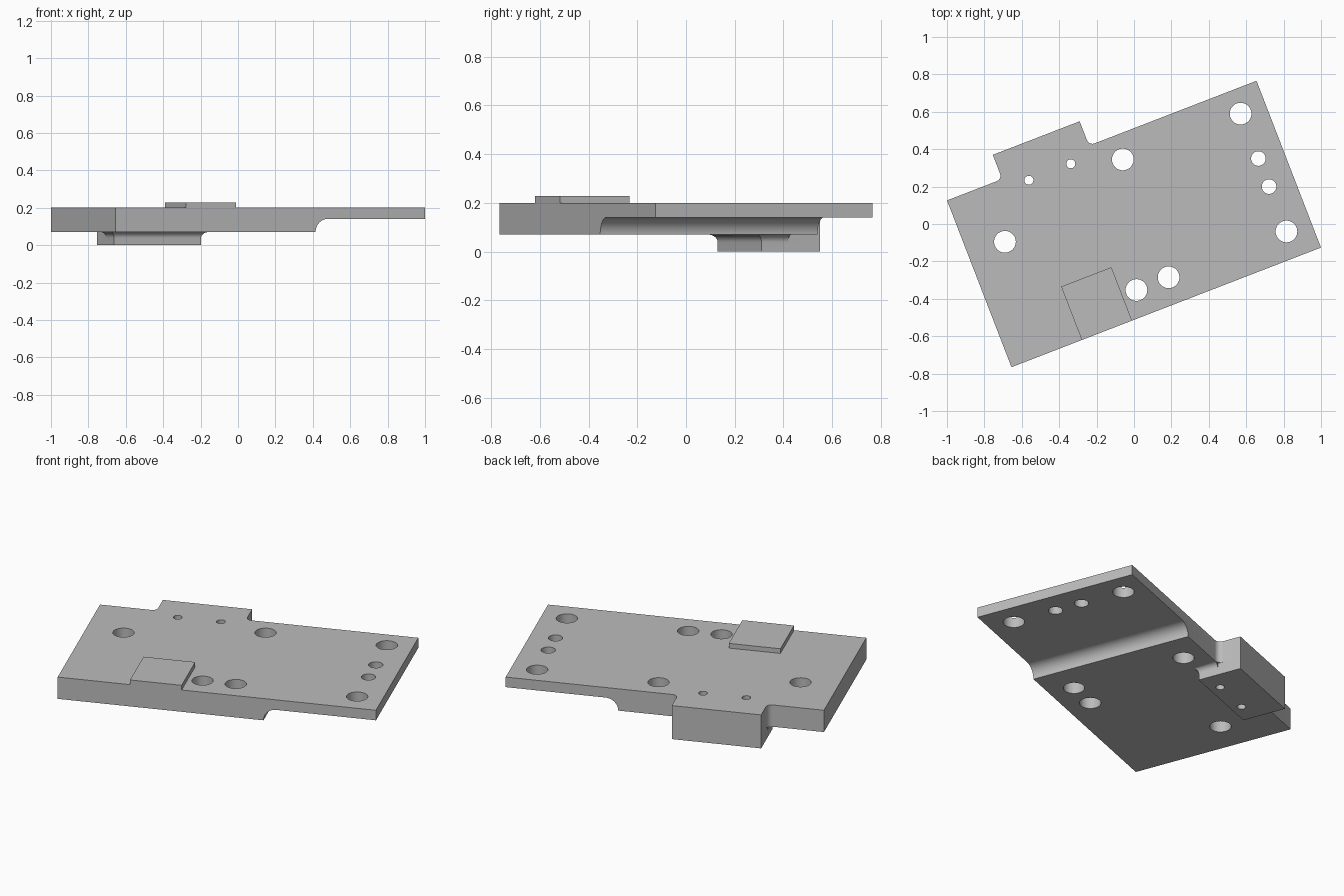
import bpy, bmesh, math
from mathutils import Matrix

cube = bpy.data.objects.get("Cube")
if cube:
    bpy.data.objects.remove(cube, do_unlink=True)

TILT = Matrix.Rotation(math.radians(21.13), 4, 'Z')
L, W = 0.887, 0.478              # half length and half width of the plate
TOP, BASE, THIN = 0.2, 0.07, 0.14
U0, U1, V0, V1 = -0.571, -0.073, 0.36, 0.617   # rear lug extents
R = 0.032                        # lug fillet radius

grey = bpy.data.materials.new("machined grey")
grey.use_nodes = True
grey.diffuse_color = (0.5, 0.5, 0.5, 1)
grey.node_tree.nodes["Principled BSDF"].inputs["Base Color"].default_value = (0.5, 0.5, 0.5, 1)


def loft(name, rings):
    """Closed solid through matching rings of points."""
    bm = bmesh.new()
    loops = [[bm.verts.new(p) for p in ring] for ring in rings]
    for a, b in zip(loops, loops[1:]):
        for i in range(len(a)):
            j = (i + 1) % len(a)
            bm.faces.new((a[i], a[j], b[j], b[i]))
    bm.faces.new(loops[0][::-1])
    bm.faces.new(loops[-1])
    bmesh.ops.recalc_face_normals(bm, faces=bm.faces)
    mesh = bpy.data.meshes.new(name)
    bm.to_mesh(mesh)
    bm.free()
    mesh.materials.append(grey)
    ob = bpy.data.objects.new(name, mesh)
    bpy.context.collection.objects.link(ob)
    return ob


def prism(name, outline, z0, z1):
    return loft(name, [[(u, v, z) for u, v in outline] for z in (z0, z1)])


def rect(u0, u1, v0, v1):
    return [(u0, v0), (u1, v0), (u1, v1), (u0, v1)]


def arc(cu, cv, r, a0, a1, n=10):
    angles = [math.radians(a0 + (a1 - a0) * i / n) for i in range(n + 1)]
    return [(cu + r * math.cos(a), cv + r * math.sin(a)) for a in angles]


def combine(target, tool, operation):
    mod = target.modifiers.new("join", 'BOOLEAN')
    mod.operation, mod.solver, mod.object = operation, 'EXACT', tool
    bpy.context.view_layer.objects.active = target
    bpy.ops.object.modifier_apply(modifier=mod.name)
    bpy.data.objects.remove(tool, do_unlink=True)


# Plate: side profile with a coved step to the thin end
cove = arc(0.33, BASE, THIN - BASE, 180, 90, 14)
profile = [(-L, BASE)] + cove + [(L, THIN), (L, TOP), (-L, TOP)]
plate = loft("base_plate", [[(u, v, z) for u, z in profile] for v in (-W, W)])

# Rear lug: upper part with filleted inner corners, then the deep block
lug = (arc(U0 - R, W + R, R, 270, 360) + [(U0, V1), (U1, V1)]
       + arc(U1 + R, W + R, R, 180, 270) + [(U1 + R, 0.4), (U0 - R, 0.4)])
combine(plate, prism("lug_top", lug, BASE, TOP), 'UNION')
combine(plate, prism("lug_block", rect(U0, U1, V0, V1), 0, 0.1), 'UNION')

# Flare blending the block into the underside on three sides
rings = []
for off, z in [(R - d, BASE - R + h) for d, h in arc(0, 0, R, 0, 90)] + [(R, 0.1)]:
    rings.append([(u, v, z) for u, v in rect(U0 - off, U1 + off, V0 - off, W)])
combine(plate, loft("lug_flare", rings), 'UNION')

# Raised pad on the front edge
combine(plate, prism("raised_pad", rect(-0.484, -0.196, -W, -0.172), 0.15, 0.228), 'UNION')

# Through holes, grouped by radius
holes = {
    0.058: [(-0.69, -0.095), (-0.06, 0.345), (0.57, 0.59), (0.815, -0.04),
            (0.013, -0.353), (0.185, -0.285)],
    0.039: [(0.665, 0.35), (0.722, 0.2)],
    0.024: [(-0.562, 0.234), (-0.338, 0.322)],
}
plate.data.transform(TILT)
for radius, centres in holes.items():
    for x, y in centres:
        circle = arc(x, y, radius, 0, 360, 48)[:-1]
        combine(plate, prism("hole_cutter", circle, -0.1, 0.4), 'DIFFERENCE')

# Smooth the coves and bores, keep machined edges sharp
bpy.ops.object.select_all(action='DESELECT')
plate.select_set(True)
bpy.context.view_layer.objects.active = plate
bpy.ops.object.shade_smooth_by_angle(angle=math.radians(30))
